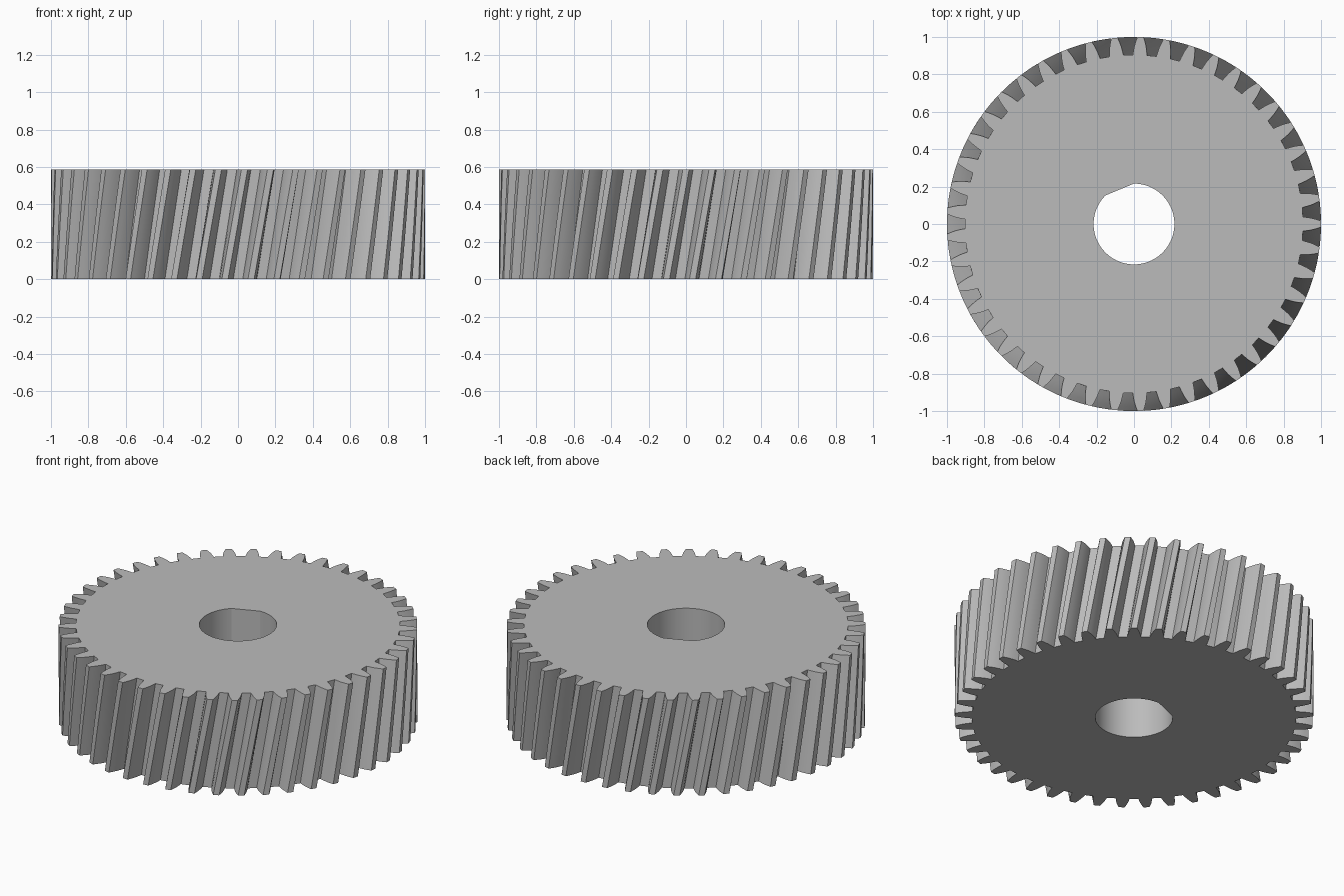
import bpy
import bmesh
from math import sin, cos, pi, radians

if "Cube" in bpy.data.objects:
    bpy.data.objects.remove(bpy.data.objects["Cube"], do_unlink=True)

TEETH = 45
HEIGHT = 0.587
TWIST = radians(6.0)
LAYERS = 4
PITCH = 2 * pi / TEETH
BORE = 0.216

# Half of one tooth gap: (radius, degrees from the gap centre)
FLANK = [(0.904, 1.6), (0.925, 1.8), (0.95, 2.1), (0.975, 2.53), (1.0, 3.05)]

steel = bpy.data.materials.new("grey steel")
steel.use_nodes = True
steel.diffuse_color = (0.5, 0.5, 0.5, 1)
steel.node_tree.nodes["Principled BSDF"].inputs["Base Color"].default_value = (0.5, 0.5, 0.5, 1)


def gear_outline():
    """Polar points of the toothed rim, one gap at a time."""
    points = []
    for i in range(TEETH):
        centre = i * PITCH + PITCH / 2
        points += [(r, centre - radians(a)) for r, a in reversed(FLANK)]
        points += [(r, centre + radians(a)) for r, a in FLANK]
    return points


def bore_outline():
    """Round bore with one flat chord between 90 and 135 degrees."""
    return [(BORE, radians(a)) for a in range(0, 360, 5) if not 90 < a < 135]


def add_wall(bm, outline, twist, flip):
    """Extrude a polar outline upward with a twist; return its end edges."""
    rings = []
    for k in range(LAYERS + 1):
        t = k / LAYERS
        turn = twist * (t - 1)
        rings.append([bm.verts.new((r * cos(a + turn), r * sin(a + turn), HEIGHT * t))
                      for r, a in outline])
    n = len(outline)
    for low, high in zip(rings, rings[1:]):
        for i in range(n):
            j = (i + 1) % n
            quad = [low[i], low[j], high[j], high[i]]
            bm.faces.new(quad[::-1] if flip else quad)
    return [[bm.edges.get((ring[i], ring[(i + 1) % n])) for i in range(n)]
            for ring in (rings[0], rings[-1])]


# Helical rim and straight bore, closed by flat end faces
bm = bmesh.new()
rim_ends = add_wall(bm, gear_outline(), TWIST, False)
bore_ends = add_wall(bm, bore_outline(), 0, True)
for rim, bore in zip(rim_ends, bore_ends):
    bmesh.ops.triangle_fill(bm, edges=rim + bore, use_beauty=True)
bmesh.ops.recalc_face_normals(bm, faces=bm.faces)

mesh = bpy.data.meshes.new("helical_gear")
bm.to_mesh(mesh)
bm.free()
mesh.materials.append(steel)
gear = bpy.data.objects.new("helical_gear", mesh)
bpy.context.collection.objects.link(gear)

# Smooth flanks and bore with crisp tooth edges
bpy.ops.object.select_all(action="DESELECT")
gear.select_set(True)
bpy.context.view_layer.objects.active = gear
bpy.ops.object.shade_smooth_by_angle(angle=radians(20))
